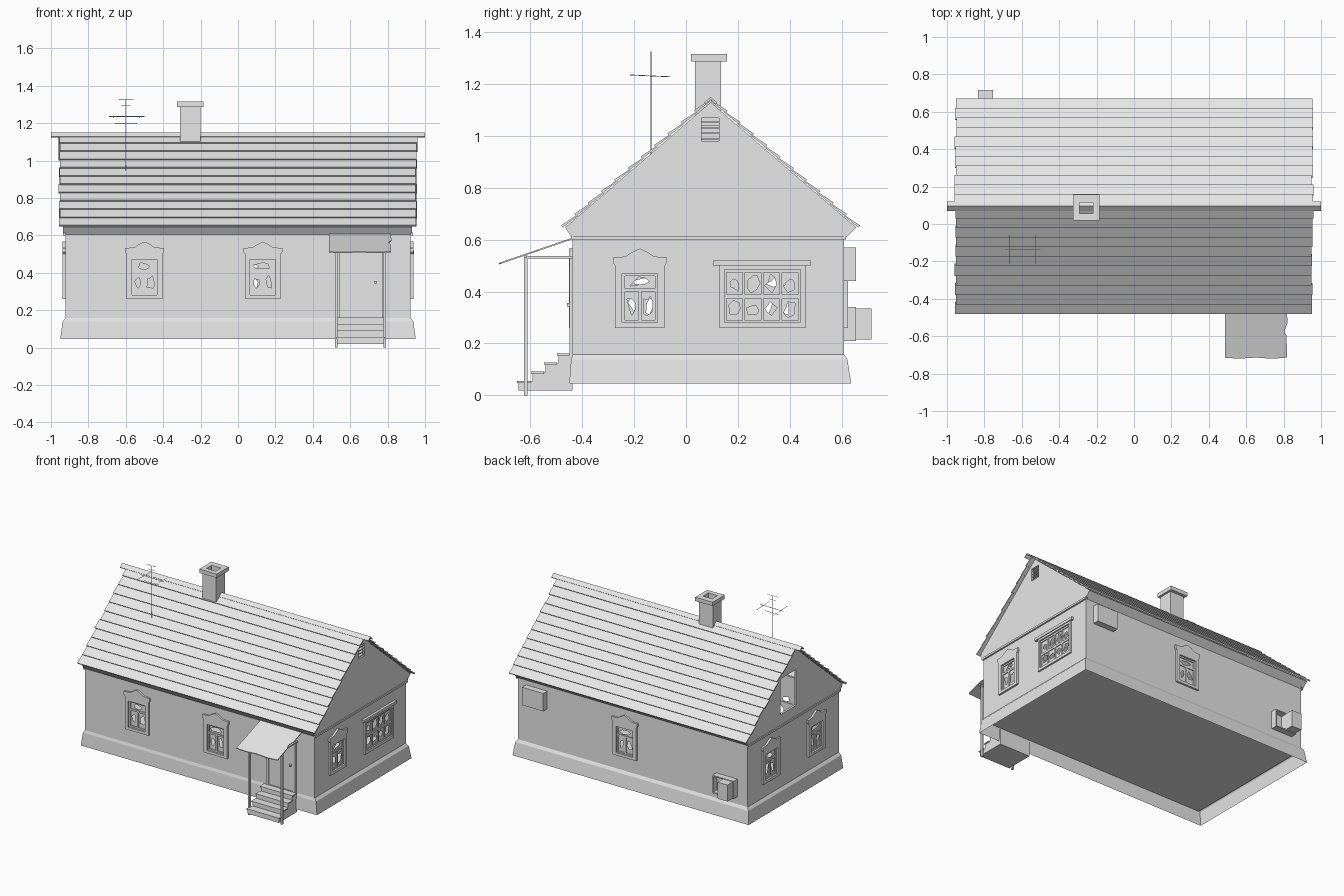
import bpy, bmesh, math, random
from mathutils import Matrix, Vector

random.seed(4)
cube = bpy.data.objects.get("Cube")
if cube:
    bpy.data.objects.remove(cube, do_unlink=True)

grey = bpy.data.materials.new("plain_grey")
grey.use_nodes = True
grey.diffuse_color = (0.8, 0.8, 0.8, 1)
grey.node_tree.nodes["Principled BSDF"].inputs["Base Color"].default_value = (0.8, 0.8, 0.8, 1)

# Drawing planes: columns are the local u, v and normal directions
X, Y, Z = Vector((1, 0, 0)), Vector((0, 1, 0)), Vector((0, 0, 1))
PLANES = {"front": (X, Z, -Y), "side": (Y, Z, X), "top": (X, Y, Z)}


def add_mesh(name, mesh):
    ob = bpy.data.objects.new(name, mesh)
    mesh.materials.clear()
    mesh.materials.append(grey)
    bpy.context.collection.objects.link(ob)
    return ob


def panel(name, plane, a, b, outline, holes=()):
    """Extrude a flat outline with holes between two offsets along x, y or z."""
    curve = bpy.data.curves.new(name, "CURVE")
    curve.dimensions, curve.fill_mode = "2D", "BOTH"
    curve.extrude = abs(b - a) / 2
    for loop in [outline, *holes]:
        spline = curve.splines.new("POLY")
        spline.points.add(len(loop) - 1)
        for point, (u, v) in zip(spline.points, loop):
            point.co = (u, v, 0, 1)
        spline.use_cyclic_u = True
        spline.use_smooth = False
    temp = bpy.data.objects.new(name + "_curve", curve)
    bpy.context.collection.objects.link(temp)
    deps = bpy.context.evaluated_depsgraph_get()
    mesh = bpy.data.meshes.new_from_object(temp.evaluated_get(deps))
    bpy.data.objects.remove(temp, do_unlink=True)
    u, v, n = PLANES[plane]
    m = Matrix((u, v, n)).transposed().to_4x4()
    m.translation = Vector([abs(c) for c in n]) * (a + b) / 2
    mesh.transform(m)
    mesh.shade_flat()
    return add_mesh(name, mesh)


def rect(u0, u1, v0, v1):
    return [(u0, v0), (u1, v0), (u1, v1), (u0, v1)]


def box(name, x0, x1, y0, y1, z0, z1):
    return panel(name, "top", z0, z1, rect(x0, x1, y0, y1))


def rod(name, start, end, radius=0.002):
    start, end = Vector(start), Vector(end)
    bm = bmesh.new()
    bmesh.ops.create_cone(bm, cap_ends=True, segments=4, radius1=radius,
                          radius2=radius, depth=(end - start).length)
    turn = (end - start).to_track_quat("Z", "Y").to_matrix().to_4x4()
    bm.transform(Matrix.Translation((start + end) / 2) @ turn)
    mesh = bpy.data.meshes.new(name)
    bm.to_mesh(mesh)
    bm.free()
    return add_mesh(name, mesh)


def broken_pane(plane, at, u0, u1, v0, v1):
    cu, cv, ru, rv = (u0 + u1) / 2, (v0 + v1) / 2, (u1 - u0) / 2, (v1 - v0) / 2
    hole = []
    for i in range(7):
        a, r = math.tau * i / 7 + random.uniform(-.3, .3), random.uniform(.35, .9)
        hole.append((cu + ru * r * math.cos(a), cv + rv * r * math.sin(a)))
    panel("broken_glass", plane, at, at + .002, rect(u0, u1, v0, v1), [hole])


def window(plane, c, wall, out):
    """Small carved window; returns the hole to leave in the wall."""
    half = [(.095, .26), (.095, .5), (.104, .51), (.104, .532), (.055, .535), (.03, .552)]
    outline = [(c + u, z) for u, z in half] + [(c, .566)] + [(c - u, z) for u, z in reversed(half)]
    hole = rect(c - .068, c + .068, .28, .47)
    panel("window_casing", plane, wall - out * .005, wall + out * .014, outline, [hole])
    panes = [(c - .058, c - .006, .29, .4), (c + .006, c + .058, .29, .4),
             (c - .058, c + .058, .412, .46)]
    panel("window_sash", plane, wall - out * .012, wall + out * .002, hole,
          [rect(*p) for p in panes])
    for p in panes:
        broken_pane(plane, wall - out * .006, *p)
    return hole


# Walls with window openings
WX, Y0, Y1, RIDGE = .923, -.437, .61, .095
LOW, TOP = .14, .61
front_holes = [window("front", c, Y0, -1) for c in (-.5, .133)]
back_holes = [window("front", .06, Y1, 1)]
left_holes = [window("side", -.178, WX, 1)]
right_holes = [window("side", c, -WX, -1) for c in (-.17, .35)]

# Wide window on the left end
wide = rect(.148, .442, .28, .485)
left_holes.append(wide)
panel("wide_window_casing", "side", WX - .005, WX + .012, rect(.13, .46, .26, .5), [wide])
box("wide_window_cornice", WX, WX + .018, .105, .482, .5, .52)
cells = [(.156 + .0715 * i, .218 + .0715 * i, z, z + .085) for i in range(4) for z in (.288, .388)]
panel("wide_window_sash", "side", WX - .012, WX + .002, wide, [rect(*p) for p in cells])
for p in cells:
    broken_pane("side", WX - .006, *p)

panel("front_wall", "front", Y0, Y0 + .015, rect(-WX, WX, LOW, TOP), front_holes)
panel("back_wall", "front", Y1 - .015, Y1, rect(-WX, WX, LOW, TOP), back_holes)
panel("left_wall", "side", WX - .015, WX, rect(Y0, Y1, LOW, TOP), left_holes)
panel("right_wall", "side", -WX, -WX + .015, rect(Y0, Y1, LOW, TOP), right_holes)

# Gables with a louvred vent and an attic opening
gable = [(Y0, TOP), (Y1 + .01, TOP), (.655, .648), (RIDGE, 1.13), (-.465, .648)]
panel("left_gable", "side", WX - .01, WX + .006, gable, [rect(.06, .128, .98, 1.07)])
panel("right_gable", "side", -WX - .006, -WX + .01, gable, [rect(.06, .24, .69, .95)])
for i in range(4):
    z = .985 + i * .022
    box("vent_louvre", WX - .02, WX, .06, .128, z, z + .006)
for s in (-1, 1):
    box("gable_trim", min(s * WX, s * .935), max(s * WX, s * .935), Y0 - .006, Y1 + .006, .6, .614)
    # Closed eaves under the roof edge
    wall_y, eave_y = (Y0, -.465) if s < 0 else (Y1, .655)
    panel("eave_board", "side", -.935, .93, [(wall_y, .605), (wall_y - s * .006, .612),
                                             (eave_y - s * .006, .655), (eave_y, .645)])

# Open foundation skirt, flared towards the ground, and the floor
bm = bmesh.new()
rings = []
for z, x, ya, yb in ((.045, .95, -.45, .637), (.138, .938, -.443, .622), (.158, WX, Y0, Y1)):
    rings.append([bm.verts.new((u, v, z)) for u, v in rect(-x, x, ya, yb)])
for low, high in zip(rings, rings[1:]):
    for i in range(4):
        j = (i + 1) % 4
        bm.faces.new((low[i], low[j], high[j], high[i]))
mesh = bpy.data.meshes.new("foundation")
bm.to_mesh(mesh)
bm.free()
add_mesh("foundation", mesh)
box("floor", -WX, WX, Y0, Y1, .138, .146)

# Overlapping roof boards
ROWS = 11
for s in (-1, 1):
    normal = Vector((s * .654, .756))

    def slope(t, lift):
        return Vector((RIDGE + s * .563 * t, 1.135 - .487 * t)) + normal * lift

    for i in range(ROWS):
        t0, t1 = i / ROWS, (i + 1) / ROWS
        board = [slope(t0, 0), slope(t0, .005), slope(t1 + .008, .014), slope(t1 + .008, .003)]
        panel("roof_board", "side", -.955 + random.uniform(-.006, .006),
              .953 + random.uniform(-.006, .006), board)
panel("ridge_cap", "side", -1, 1, [(.07, 1.128), (RIDGE, 1.15), (.12, 1.128),
                                   (.115, 1.122), (RIDGE, 1.14), (.075, 1.122)])

# Hollow chimney
flue = rect(-.292, -.218, .055, .115)
panel("chimney", "top", 1.04, 1.29, rect(-.31, -.2, .035, .135), [flue])
panel("chimney_cap", "top", 1.287, 1.315, rect(-.325, -.185, .02, .158), [flue])

# Aerial on the roof
AX, AY = -.6, -.135
rod("aerial_pole", (AX, AY, .93), (AX, AY, 1.325))
rod("aerial_boom", (-.69, AY, 1.235), (-.5, AY, 1.235))
for x in (-.665, -.525):
    rod("aerial_crossbar", (x, -.215, 1.235), (x, -.06, 1.228), .0015)
for half, z in ((.04, 1.325), (.025, 1.295), (.06, 1.2)):
    rod("aerial_element", (AX - half, AY, z), (AX + half, AY, z), .0015)

# Door, frame and knob
box("door", .56, .755, Y0 - .008, Y0, .165, .51)
panel("door_frame", "front", Y0 - .013, Y0, rect(.54, .775, .16, .53), [rect(.56, .755, .165, .51)])
box("door_knob", .73, .742, Y0 - .022, Y0 - .008, .342, .356)

# Porch steps
stairs = [(-.645, .018), (Y0, .018), (Y0, .16)]
for i in range(3):
    y = -.492 - .05 * i
    stairs += [(y, .16 - .035 * i), (y, .125 - .035 * i)]
stairs.append((-.645, .055))
panel("porch_steps", "side", .53, .78, stairs)
for i in range(4):
    y = (-.492, -.542, -.592, -.645)[i]
    box("step_tread", .524, .786, y - .006, y + .045, .153 - .035 * i, .161 - .035 * i)

# Ragged porch canopy on two posts
ragged = [(.487, -.715), (.56, -.72), (.65, -.714), (.74, -.72), (.818, -.714), (.816, -.6),
          (.805, -.57), (.82, -.53), (.818, Y0), (.487, Y0)]
canopy = panel("porch_canopy", "top", -.003, .003, ragged)
for v in canopy.data.vertices:
    v.co.z += .605 + (v.co.y - Y0) * .343
for x in (.525, .785):
    box("porch_post", x - .007, x + .007, -.625, -.611, 0, .54)
    box("porch_rail", x - .005, x + .005, -.62, Y0, .527, .537)
box("porch_beam", .5, .81, -.624, -.612, .53, .54)

# Service boxes on the back wall
box("upper_service_box", .69, .86, Y1, .655, .44, .57)
panel("lower_service_box", "front", Y1, .655, rect(-.84, -.67, .21, .34),
      [rect(-.832, -.678, .218, .332)])
box("lower_box_unit", -.835, -.755, Y1, .716, .215, .335)
